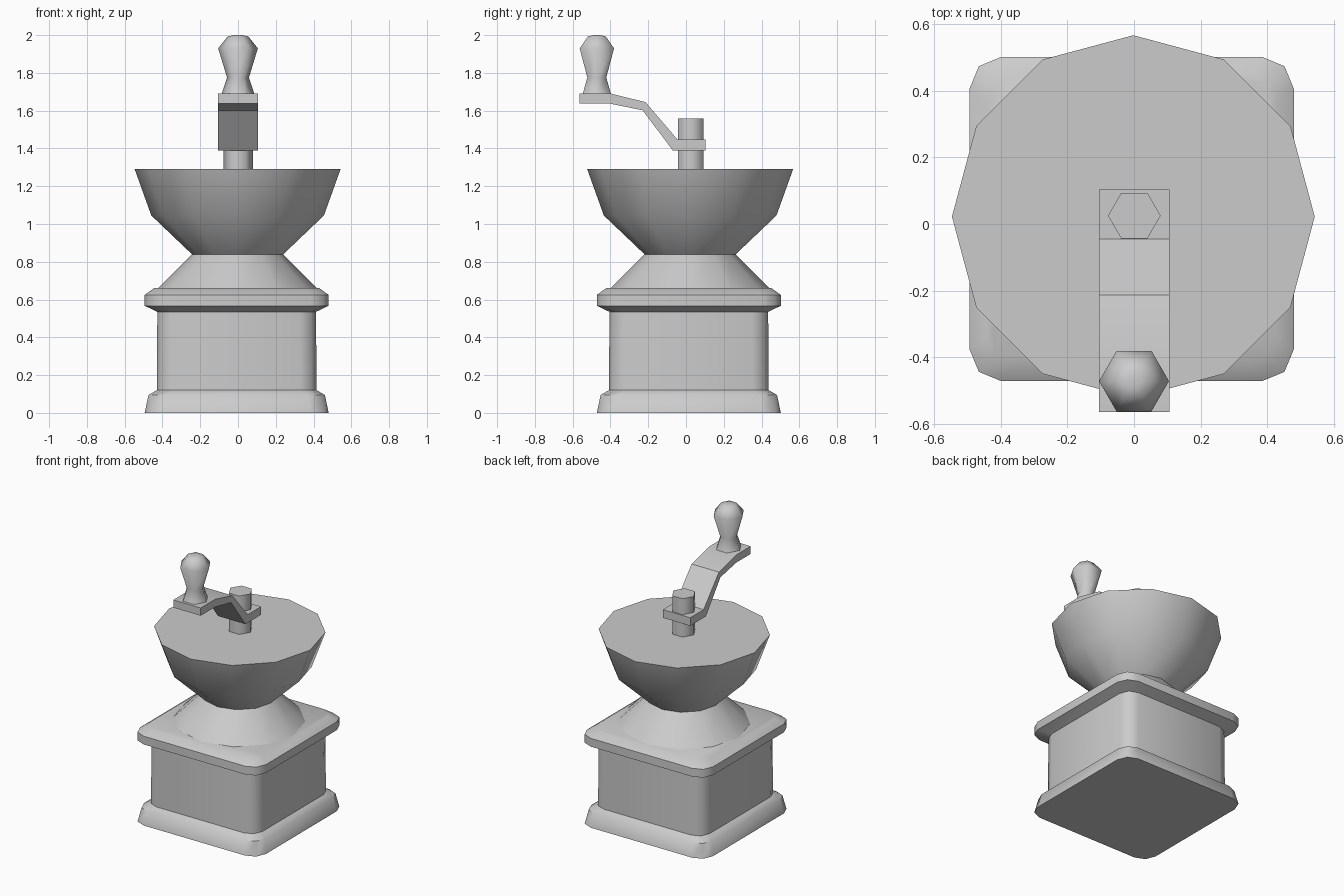
import bpy, bmesh
from math import cos, sin, radians, pi

if "Cube" in bpy.data.objects:
    bpy.data.objects.remove(bpy.data.objects["Cube"])


def finish(name, bm, angle):
    bmesh.ops.recalc_face_normals(bm, faces=bm.faces[:])
    me = bpy.data.meshes.new(name)
    bm.to_mesh(me)
    bm.free()
    ob = bpy.data.objects.new(name, me)
    bpy.context.collection.objects.link(ob)
    bpy.ops.object.select_all(action='DESELECT')
    ob.select_set(True)
    bpy.context.view_layer.objects.active = ob
    if angle:
        bpy.ops.object.shade_smooth_by_angle(angle=radians(angle))
    return ob


def loft(name, loops, angle):
    """Skin a stack of equal-length closed loops and cap both ends."""
    bm = bmesh.new()
    rings = [[bm.verts.new(p) for p in loop] for loop in loops]
    n = len(rings[0])
    for a, b in zip(rings, rings[1:]):
        for i in range(n):
            j = (i + 1) % n
            bm.faces.new((a[i], a[j], b[j], b[i]))
    bm.faces.new(rings[0][::-1])
    bm.faces.new(rings[-1])
    return finish(name, bm, angle)


def ring(r, z, n, cx, cy):
    return [(cx + r * cos(2 * pi * i / n), cy + r * sin(2 * pi * i / n), z) for i in range(n)]


def rounded_square(half, r, z, cx, cy):
    pts = []
    for k in range(4):
        c = radians(45 + 90 * k)
        ox, oy = (half - r) * 2 ** 0.5 * cos(c), (half - r) * 2 ** 0.5 * sin(c)
        for s in (-45, 0, 45):
            pts.append((cx + ox + r * cos(c + radians(s)), cy + oy + r * sin(c + radians(s)), z))
    return pts


def turned(name, profile, n, cx, cy, angle):
    return loft(name, [ring(r, z, n, cx, cy) for r, z in profile], angle)


# Box body with flared foot and overhanging top moulding
body = [(0.487, 0, 0.095), (0.467, 0.095, 0.09), (0.423, 0.12, 0.085), (0.42, 0.535, 0.085),
        (0.487, 0.567, 0.095), (0.487, 0.625, 0.095), (0.435, 0.662, 0.08)]
loft("box_body", [rounded_square(h, r, z, -0.007, 0.015) for h, z, r in body], 50)

# Collar cone and hopper bowl, twelve-sided
turned("collar", [(0.425, 0.655), (0.24, 0.84)], 12, -0.003, 0.021, 40)
turned("hopper", [(0.24, 0.838), (0.457, 1.045), (0.545, 1.29)], 12, -0.002, 0.022, 40)

# Crank shaft
turned("crank_shaft", [(0.079, 1.28), (0.079, 1.558)], 6, 0.001, 0.025, 65)

# Crank arm: bent strip extruded across x
arm = [(-0.565, 1.692), (-0.405, 1.692), (-0.214, 1.645), (-0.045, 1.447), (0.103, 1.447),
       (0.103, 1.39), (-0.07, 1.39), (-0.23, 1.602), (-0.405, 1.638), (-0.565, 1.638)]
loft("crank_arm", [[(x, y, z) for y, z in arm] for x in (-0.105, 0.107)], 30)

# Turned hand knob
turned("knob", [(0.086, 1.69), (0.058, 1.775), (0.105, 1.93), (0.055, 1.993), (0.02, 2.0)],
       6, 0.0, -0.472, 65)
